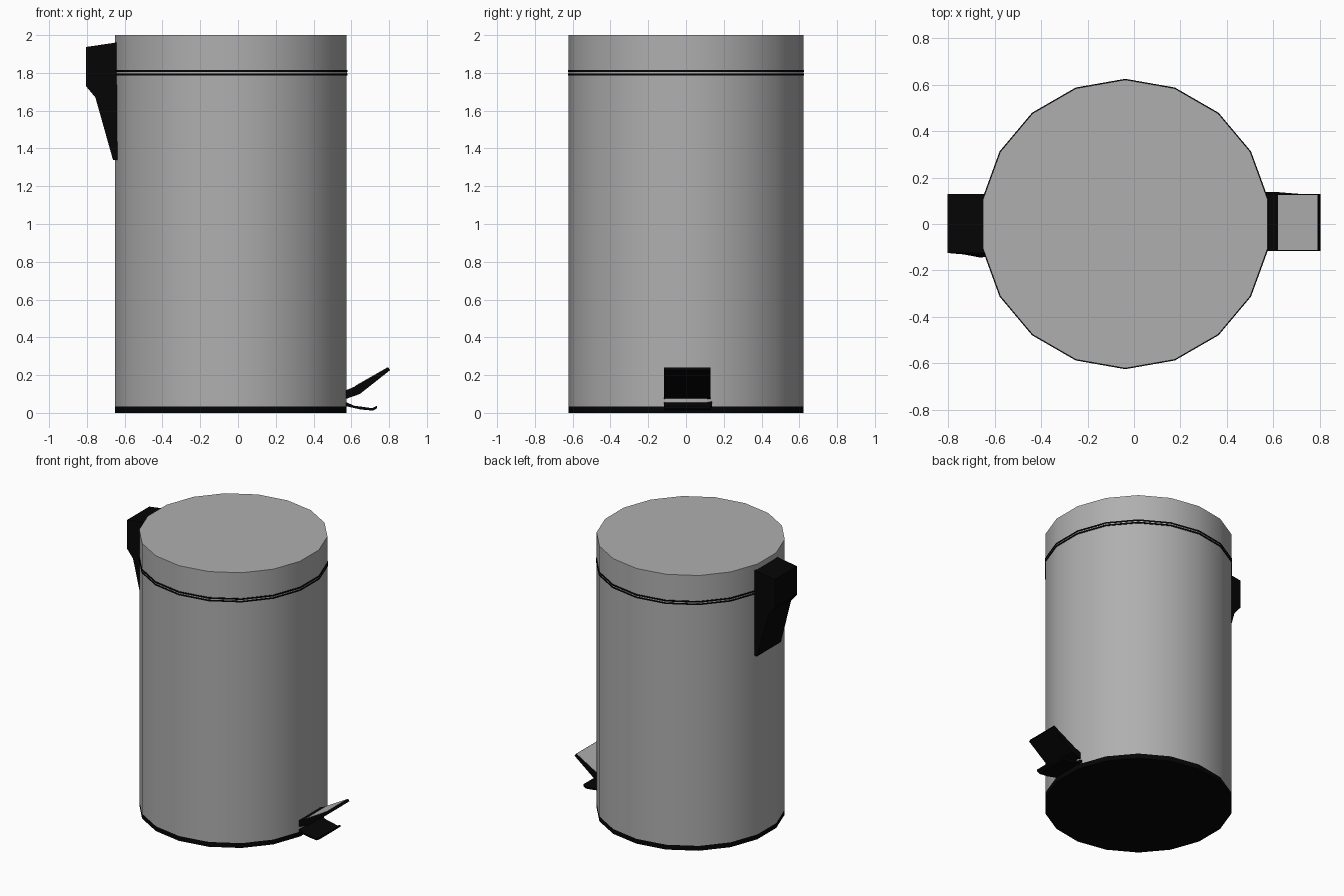
import bpy, bmesh, math

if "Cube" in bpy.data.objects:
    bpy.data.objects.remove(bpy.data.objects["Cube"])

CX, R, SIDES = -0.0375, 0.622, 18


def material(name, v):
    m = bpy.data.materials.new(name)
    m.diffuse_color = (v, v, v, 1)
    m.use_nodes = True
    m.node_tree.nodes["Principled BSDF"].inputs["Base Color"].default_value = m.diffuse_color
    return m


black = material("black_plastic", 0.0015)
steel = material("brushed_steel", 0.43)


def finish(name, bm, mat, smooth=False):
    bmesh.ops.recalc_face_normals(bm, faces=bm.faces)
    mesh = bpy.data.meshes.new(name)
    bm.to_mesh(mesh)
    bm.free()
    ob = bpy.data.objects.new(name, mesh)
    bpy.context.collection.objects.link(ob)
    mesh.materials.append(mat)
    if smooth:
        bpy.ops.object.select_all(action='DESELECT')
        bpy.context.view_layer.objects.active = ob
        ob.select_set(True)
        bpy.ops.object.shade_smooth_by_angle(angle=math.radians(35))
    return ob


def drum(name, profile, mat):
    """Closed 18-sided turned solid from (radius, z) rings."""
    bm = bmesh.new()
    rings = []
    for r, z in profile:
        ring = []
        for i in range(SIDES):
            a = math.radians(10) + 2 * math.pi * i / SIDES
            ring.append(bm.verts.new((CX + r * math.cos(a), r * math.sin(a), z)))
        rings.append(ring)
    for lo, hi in zip(rings, rings[1:]):
        for i in range(SIDES):
            j = (i + 1) % SIDES
            bm.faces.new((lo[i], lo[j], hi[j], hi[i]))
    bm.faces.new(rings[0])
    bm.faces.new(rings[-1])
    return finish(name, bm, mat, True)


def extrude_y(name, profile, mat):
    """Side profile of (x, z, y_min, y_max) points spanned across y."""
    bm = bmesh.new()
    a = [bm.verts.new((x, y0, z)) for x, z, y0, y1 in profile]
    b = [bm.verts.new((x, y1, z)) for x, z, y0, y1 in profile]
    n = len(a)
    for i in range(n):
        j = (i + 1) % n
        bm.faces.new((a[i], a[j], b[j], b[i]))
    bm.faces.new(a)
    bm.faces.new(b)
    return finish(name, bm, mat)


# Drum: base, body, two seam ribs with a steel strip between, and lid
drum("base", [(R, 0), (R, 0.035)], black)
drum("body", [(R, 0.035), (R, 1.786)], steel)
for label, z in (("lower", 1.786), ("upper", 1.804)):
    drum(label + "_seam_rib", [(R + 0.004, z), (R + 0.004, z + 0.01)], black)
drum("seam_strip", [(R + 0.001, 1.796), (R + 0.001, 1.804)], steel)
drum("lid", [(R, 1.814), (R, 2.0)], steel)

# Hinge housing on the back, flaring slightly toward its foot
extrude_y("hinge_housing", [
    (-0.63, 1.963, -0.125, 0.13), (-0.805, 1.937, -0.125, 0.13),
    (-0.805, 1.73, -0.125, 0.13), (-0.755, 1.67, -0.127, 0.13),
    (-0.662, 1.34, -0.145, 0.13), (-0.63, 1.34, -0.14, 0.13)], black)

# Foot pedal with a grey tread plate
Y = (-0.117, 0.13)
extrude_y("pedal", [(x, z, *Y) for x, z in [
    (0.56, 0.115), (0.615, 0.138), (0.795, 0.241), (0.805, 0.226),
    (0.645, 0.1), (0.56, 0.07)]], black)
extrude_y("pedal_tread", [(x, z, -0.112, 0.125) for x, z in [
    (0.622, 0.140), (0.621, 0.144), (0.791, 0.241), (0.792, 0.237)]], steel)

# Support foot under the pedal, a little wider where it meets the drum
extrude_y("support_foot", [
    (0.56, 0.062, -0.117, 0.138), (0.615, 0.038, -0.117, 0.138),
    (0.71, 0.025, -0.117, 0.13), (0.735, 0.037, -0.117, 0.13),
    (0.735, 0.024, -0.117, 0.13), (0.715, 0.012, -0.117, 0.13),
    (0.65, 0.018, -0.117, 0.13), (0.56, 0.038, -0.117, 0.138)], black)
